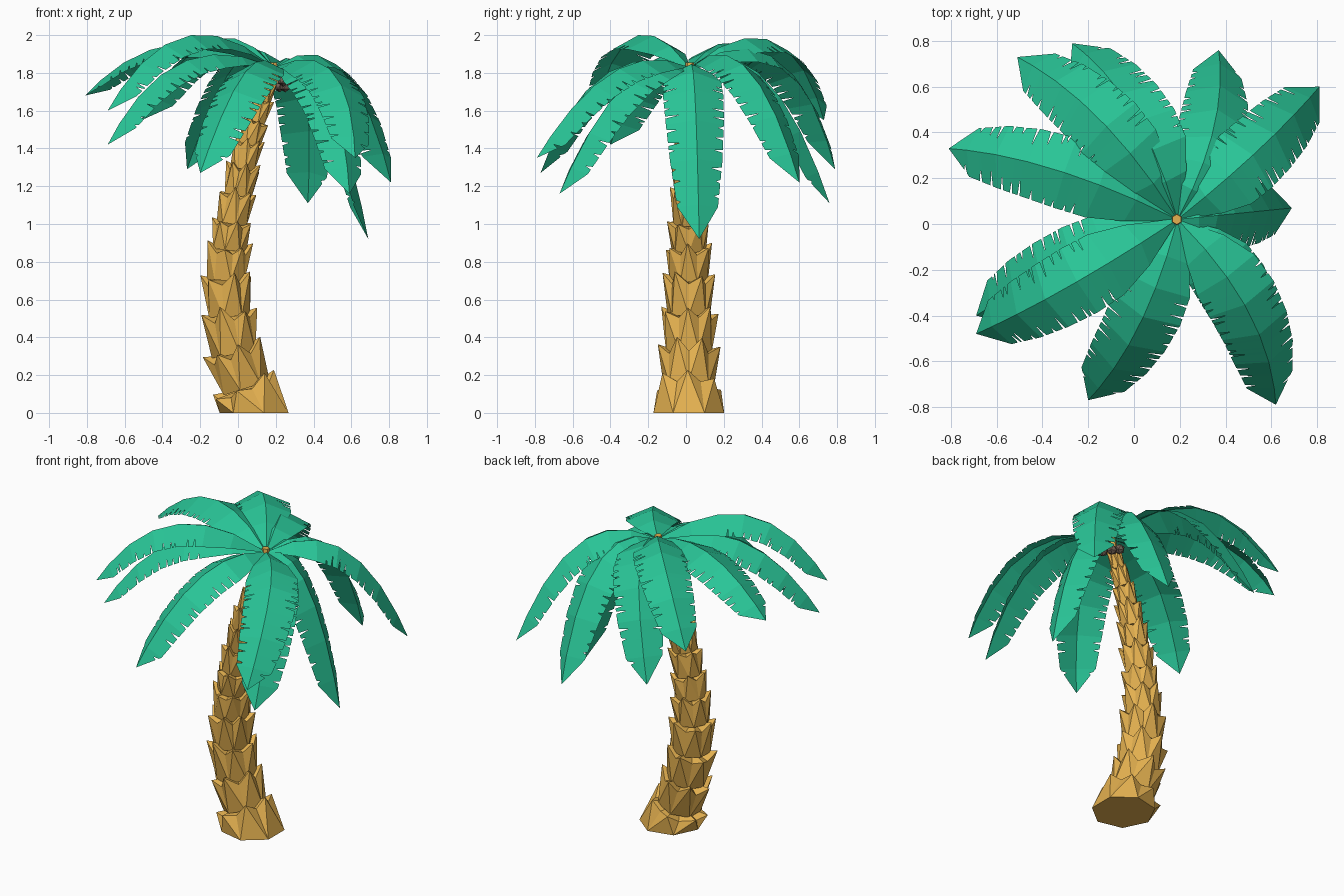
import bpy, bmesh, math, random
from mathutils import Vector

if "Cube" in bpy.data.objects:
    bpy.data.objects.remove(bpy.data.objects["Cube"])

random.seed(4)


def material(name, rgb):
    m = bpy.data.materials.new(name)
    m.diffuse_color = (*rgb, 1)
    m.use_nodes = True
    m.node_tree.nodes["Principled BSDF"].inputs["Base Color"].default_value = m.diffuse_color
    return m


BARK = material("bark", (0.78, 0.44, 0.08))
LEAF = material("leaf", (0.022, 0.56, 0.31))
NUT = material("nut", (0.17, 0.12, 0.09))


def finish(name, bm, mat, recalc=False):
    if recalc:
        bmesh.ops.recalc_face_normals(bm, faces=bm.faces)
    me = bpy.data.meshes.new(name)
    bm.to_mesh(me)
    bm.free()
    ob = bpy.data.objects.new(name, me)
    me.materials.append(mat)
    bpy.context.collection.objects.link(ob)
    return ob


# Trunk: leaning path given as (z, x, radius)
PATH = [(0, .095, .192), (.13, .04, .152), (.3, -.015, .14), (.5, -.05, .13), (.7, -.06, .118),
        (.85, -.05, .107), (1.0, -.03, .095), (1.2, .005, .083), (1.4, .05, .07),
        (1.6, .115, .053), (1.75, .165, .037), (1.84, .19, .02)]


def path(z):
    for (z0, x0, r0), (z1, x1, r1) in zip(PATH, PATH[1:]):
        if z <= z1:
            break
    f = (z - z0) / (z1 - z0)
    return Vector((x0 + (x1 - x0) * f, .015, z)), r0 + (r1 - r0) * f


SIDES = 7
levels = [0, .13, .31, .51, .70, .86, 1.0, 1.15, 1.29, 1.42, 1.54, 1.65, 1.75]
bm = bmesh.new()
for i, (za, zb) in enumerate(zip(levels, levels[1:])):
    ca, ra = path(za)
    cb, rb = path(zb)
    up = (cb - ca).normalized()
    ux = Vector((0, 1, 0)).cross(up)
    flat = i == 0
    turn = (i % 2) * .5 + .5

    def ring_point(c, r, k, tilt=True):
        a = 2 * math.pi * (k + turn) / SIDES
        xdir = ux if tilt else Vector((1, 0, 0))
        return c + xdir * (r * math.cos(a)) + Vector((0, r * math.sin(a), 0))

    # pointed bark scales, one per side
    h = zb - za
    base = [bm.verts.new(ring_point(ca, ra * (1 if flat else .88), k, not flat)) for k in range(SIDES)]
    valley = [bm.verts.new(ring_point(cb - up * h * .12, rb * .95, k)) for k in range(SIDES)]
    peak = [bm.verts.new(ring_point(cb + up * h * random.uniform(0, .3),
                                    rb * random.uniform(1.14, 1.25), k + .5 + random.uniform(-.1, .1)))
            for k in range(SIDES)]
    top = bm.verts.new(cb)
    for k in range(SIDES):
        n = (k + 1) % SIDES
        for f in ((base[k], base[n], peak[k]), (base[k], peak[k], valley[k]),
                  (base[n], valley[n], peak[k]), (valley[k], peak[k], top), (peak[k], valley[n], top)):
            bm.faces.new(f)
    bm.faces.new(base[::-1])
finish("trunk", bm, BARK, True)

# Crown bud at the trunk top
CROWN = Vector((.19, .02, 1.83))
bm = bmesh.new()
bmesh.ops.create_cone(bm, segments=6, radius1=.035, radius2=.022, depth=.11, cap_ends=True)
bmesh.ops.translate(bm, verts=bm.verts, vec=CROWN - Vector((.003, 0, .03)))
finish("crown_bud", bm, BARK)

# Fronds: tip position, lift of the arch, sideways bend
FRONDS = [((-.81, .33, 1.68), 2.15, .10), ((-.51, .73, 1.55), 2.25, .13),
          ((-.27, .79, 1.29), 2.18, .15), ((.37, .76, 1.11), 2.08, .12),
          ((.81, .60, 1.22), 2.12, .04), ((.69, .07, .92), 1.98, 0),
          ((.62, -.79, 1.35), 2.02, -.17), ((.59, -.67, 1.16), 1.97, -.13),
          ((-.2, -.77, 1.27), 2.02, -.11),
          ((-.69, -.48, 1.60), 2.27, -.04), ((-.69, -.40, 1.42), 2.08, .05)]
WIDTHS = [.006, .115, .17, .178, .17, .153, .12, 0]
NODES = [0, .16, .31, .46, .62, .77, .91, 1]
FOLD = math.radians(25)


def frond(index, tip, lift, bend):
    tip = Vector(tip)
    ctrl = CROWN.lerp(tip, .60)
    ctrl.z = lift
    side = (tip - CROWN).cross(Vector((0, 0, 1))).normalized()
    ctrl += side * bend

    def node(t):
        # rib point, sideways axis and upward axis
        p = CROWN * (1 - t) ** 2 + ctrl * (2 * t * (1 - t)) + tip * t * t
        d = ((ctrl - CROWN) * (1 - t) + (tip - ctrl) * t).normalized()
        s = (side - d * side.dot(d)).normalized()
        return p, s, s.cross(d)

    rib = [node(t) for t in NODES]

    def sample(t, sgn, scale):
        # faceted rib point and blade edge point
        j = max(k for k in range(len(NODES) - 1) if NODES[k] <= t)
        f = (t - NODES[j]) / (NODES[j + 1] - NODES[j])
        p, s, n = (a.lerp(b, f) for a, b in zip(rib[j], rib[j + 1]))
        w = (WIDTHS[j] + (WIDTHS[j + 1] - WIDTHS[j]) * f) * scale
        return p, p + s * (sgn * w * math.cos(FOLD)) - n * (w * math.sin(FOLD))

    bm = bmesh.new()
    for sgn in (-1, 1):
        # narrow slits along the outer edge
        stops = [(t, 1) for t in NODES]
        for k in range(11):
            t = .37 + k * .052 + random.uniform(-.017, .017)
            if min(abs(t - q) for q in NODES) < .011:
                t += .022
            stops += [(t - .006, 1), (t, random.uniform(.5, .85)), (t + .006, 1)]
        stops.sort()
        pts = [sample(t, sgn, s) for t, s in stops]
        vs = [(bm.verts.new(a), bm.verts.new(b)) for a, b in pts]
        for (a, b), (c, d) in zip(vs, vs[1:]):
            bm.faces.new((a, b, d, c) if sgn > 0 else (a, c, d, b))
    bmesh.ops.remove_doubles(bm, verts=bm.verts, dist=.0005)
    bm.normal_update()
    if sum(f.normal.z * f.calc_area() for f in bm.faces) < 0:
        bmesh.ops.reverse_faces(bm, faces=bm.faces)
    finish(f"frond_{index}", bm, LEAF)


for i, spec in enumerate(FRONDS):
    frond(i + 1, *spec)

# Nut cluster under the crown
for i, p in enumerate([(.25, .01, 1.73), (.22, .06, 1.73), (.26, .05, 1.76),
                       (.24, -.04, 1.76), (.18, .08, 1.74)]):
    bm = bmesh.new()
    bmesh.ops.create_icosphere(bm, subdivisions=1, radius=.033)
    bmesh.ops.translate(bm, verts=bm.verts, vec=p)
    finish(f"nut_{i + 1}", bm, NUT)
